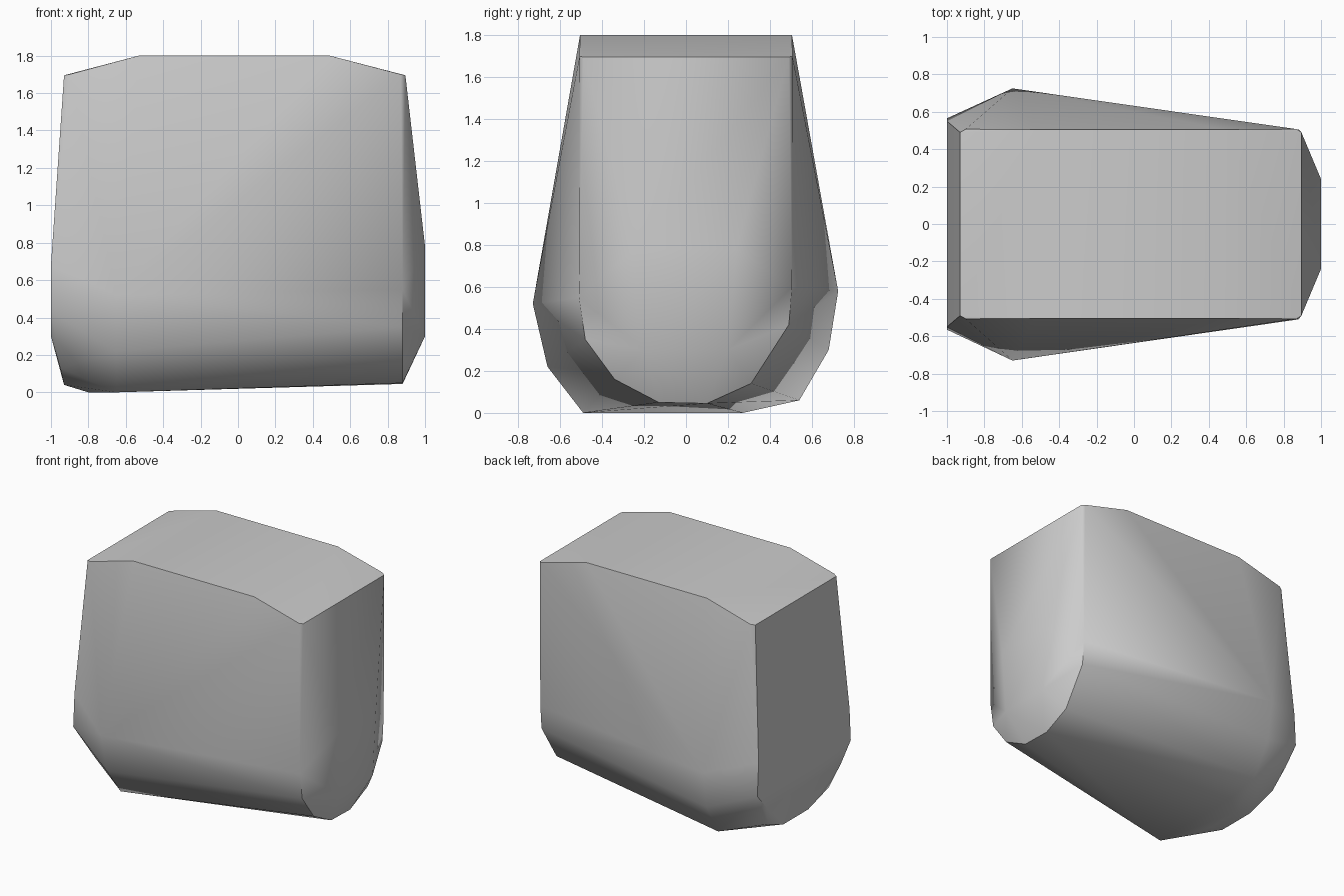
import bpy
import bmesh
from math import radians

cube = bpy.data.objects.get("Cube")
if cube:
    bpy.data.objects.remove(cube, do_unlink=True)

# One plain grey for the whole body
grey = bpy.data.materials.new("plain grey")
grey.use_nodes = True
colour = (0.6, 0.6, 0.6, 1)
grey.diffuse_color = colour
grey.node_tree.nodes["Principled BSDF"].inputs["Base Color"].default_value = colour


def section(x, profile):
    """Cross-section of (y, z) points standing at x."""
    return [(x, y, z) for y, z in profile]


def pair(x, y, z):
    """The same point on both sides."""
    return [(x, -y, z), (x, y, z)]


points = []

# Sloped top
points += pair(-0.53, 0.505, 1.8) + pair(0.49, 0.505, 1.8)
points += pair(-0.93, 0.49, 1.695) + pair(-0.9, 0.507, 1.7)
points += pair(0.87, 0.507, 1.7) + pair(0.895, 0.49, 1.695)

# Widest section, slightly uneven at the bottom
points += section(-0.65, [(-0.73, 0.52), (-0.66, 0.22), (-0.49, 0), (0.27, 0),
                          (0.54, 0.06), (0.68, 0.3), (0.725, 0.58)])

# Rounded narrow end
points += section(0.88, [(-0.51, 0.55), (-0.48, 0.35), (-0.34, 0.16), (-0.13, 0.05),
                         (0.10, 0.045), (0.31, 0.14), (0.49, 0.42), (0.505, 0.6)])
points += pair(1.0, 0.24, 0.78) + pair(1.0, 0.2, 0.3)

# Broad end and its tucked-in bottom
points += pair(-1.0, 0.565, 0.43) + pair(-1.0, 0.55, 0.68) + pair(-1.0, 0.45, 0.3)
points += pair(-0.95, 0.37, 0.13) + pair(-0.93, 0.15, 0.04) + pair(-0.8, 0.15, 0)

# Wrap the sections in one tight skin
bm = bmesh.new()
for p in points:
    bm.verts.new(p)
hull = bmesh.ops.convex_hull(bm, input=bm.verts)
loose = [v for v in bm.verts if not v.link_faces]
bmesh.ops.delete(bm, geom=loose, context='VERTS')
bmesh.ops.recalc_face_normals(bm, faces=bm.faces)
mesh = bpy.data.meshes.new("body")
bm.to_mesh(mesh)
bm.free()
mesh.materials.append(grey)

body = bpy.data.objects.new("body", mesh)
bpy.context.collection.objects.link(body)
bpy.context.view_layer.objects.active = body
body.select_set(True)
bpy.ops.object.shade_smooth_by_angle(angle=radians(42))
